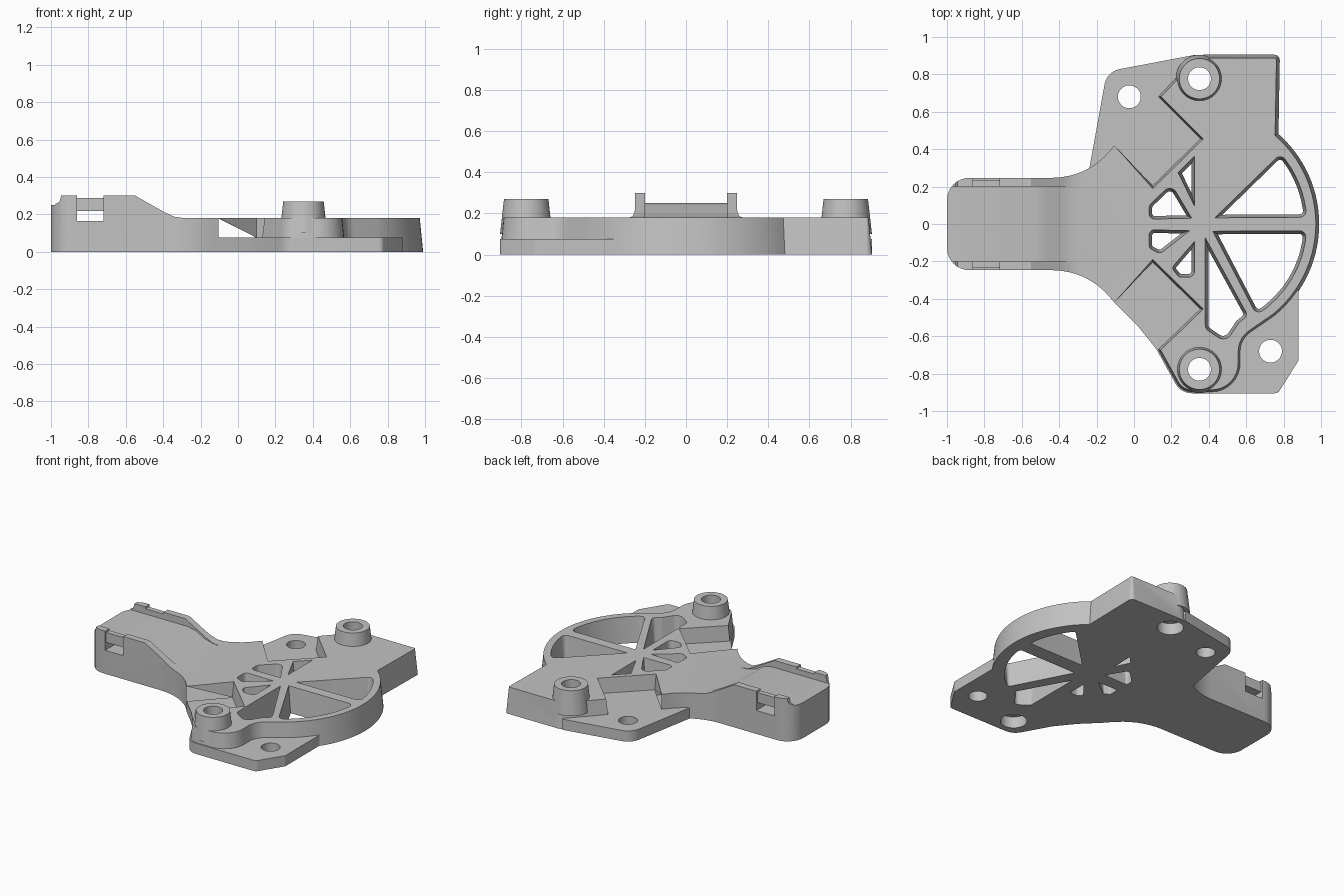
import bpy, bmesh
from math import sin, cos, tan, radians
from mathutils import Vector

cube = bpy.data.objects.get("Cube")
if cube:
    bpy.data.objects.remove(cube)

grey = bpy.data.materials.new("plain grey")
grey.use_nodes = True
colour = (0.54, 0.54, 0.54, 1)
grey.diffuse_color = colour
grey.node_tree.nodes["Principled BSDF"].inputs["Base Color"].default_value = colour


def outline(corners, steps=8):
    """Corners are (x, y) or (x, y, fillet radius); returns a counter-clockwise loop."""
    pts, n = [], len(corners)
    for i, c in enumerate(corners):
        p = Vector(c[:2])
        r = c[2] if len(c) > 2 else 0
        if not r:
            pts.append(p)
            continue
        a = (Vector(corners[i - 1][:2]) - p).normalized()
        b = (Vector(corners[(i + 1) % n][:2]) - p).normalized()
        half = a.angle(b) / 2
        centre = p + (a + b).normalized() * (r / sin(half))
        u = (p + a * (r / tan(half)) - centre).normalized()
        v = (p + b * (r / tan(half)) - centre).normalized()
        for k in range(steps + 1):
            pts.append(centre + u.slerp(v, k / steps).normalized() * r)
    area = sum(pts[i - 1].cross(pts[i]) for i in range(len(pts)))
    return pts if area > 0 else pts[::-1]


def inset(pts, amount, x_min):
    """Move a loop inwards; points left of x_min stay put."""
    out = []
    for i, p in enumerate(pts):
        d1 = (p - pts[i - 1]).normalized()
        d2 = (pts[(i + 1) % len(pts)] - p).normalized()
        n1, n2 = Vector((-d1.y, d1.x)), Vector((-d2.y, d2.x))
        move = (n1 + n2) / max(1 + n1.dot(n2), 0.1)
        out.append(p + move * (amount if p.x > x_min else 0))
    return out


def loft(name, low, high):
    """Solid between two matching loops of 3D points."""
    bm = bmesh.new()
    a, b = [bm.verts.new(p) for p in low], [bm.verts.new(p) for p in high]
    bm.faces.new(a)
    bm.faces.new(b)
    for i in range(len(a)):
        bm.faces.new((a[i - 1], a[i], b[i], b[i - 1]))
    bmesh.ops.recalc_face_normals(bm, faces=bm.faces)
    mesh = bpy.data.meshes.new(name)
    bm.to_mesh(mesh)
    bm.free()
    mesh.materials.append(grey)
    ob = bpy.data.objects.new(name, mesh)
    bpy.context.collection.objects.link(ob)
    return ob


def prism(name, corners, z0, z1, low=0, high=0, x_min=-9):
    pts = outline(corners)
    return loft(name, [(*p, z0) for p in inset(pts, low, x_min)],
                [(*p, z1) for p in inset(pts, high, x_min)])


def side_prism(name, profile, y0, y1):
    return loft(name, [(x, y0, z) for x, z in profile], [(x, y1, z) for x, z in profile])


def cone(name, x, y, r0, r1, z0, z1, sides=48):
    ring = [(cos(radians(360 * i / sides)), sin(radians(360 * i / sides))) for i in range(sides)]
    return loft(name, [(x + r0 * c, y + r0 * s, z0) for c, s in ring],
                [(x + r1 * c, y + r1 * s, z1) for c, s in ring])


def box(name, x0, x1, y0, y1, z0, z1):
    return prism(name, [(x0, y0), (x1, y0), (x1, y1), (x0, y1)], z0, z1)


def combine(target, tool, operation):
    mod = target.modifiers.new(operation, "BOOLEAN")
    mod.operation, mod.solver, mod.object = operation, "EXACT", tool
    bpy.context.view_layer.objects.active = target
    bpy.ops.object.modifier_apply(modifier=mod.name)
    bpy.data.objects.remove(tool)


def arc(r, a0, a1, n):
    return [(HUB + r * cos(radians(a0 + (a1 - a0) * i / n)),
             r * sin(radians(a0 + (a1 - a0) * i / n))) for i in range(n + 1)]


HUB, DECK, LEDGE, BOSS_Y = 0.35, 0.18, 0.075, 0.777

# Main deck: arm, two square notches, boss lobe and round rim
deck = [(-1, -.247, .12), (-.25, -.247, .4), (-.105, -.42), (.1, -.215), (.345, -.455),
        (.12, -.67), (.25, -.905, .1), (.575, -.905, .16), (.575, -.62, .12)]
deck += arc(.64, -51, 48.7, 40)
deck += [(.78, .905, .03), (.33, .905, .1), (.12, .68), (.345, .455), (.1, .215),
         (-.105, .42), (-.25, .247, .4), (-1, .247, .12)]
body = prism("bracket_body", deck, 0, DECK, high=.018, x_min=0)

# Raised arm: rim profile, sunken floor, strap slot and strap grooves
arm = prism("arm", [(-1, -.247, .12), (-.25, -.247, .4), (-.105, -.42), (-.105, .42),
                    (-.25, .247, .4), (-1, .247, .12)], 0, .32)
rim = [(-1.1, .25), (-.98, .255), (-.955, .265), (-.945, .3), (-.55, .3), (-.39, .21),
       (-.34, .187), (-.28, .179), (0, .179), (0, .5), (-1.1, .5)]
floor = [(-1.1, .25), (-.53, .25), (-.47, .238), (-.4, .2), (-.34, .183), (-.28, .179),
         (0, .179), (0, .5), (-1.1, .5)]
combine(arm, side_prism("rim_cutter", rim, -1, 1), "DIFFERENCE")
combine(arm, side_prism("floor_cutter", floor, -.2, .2), "DIFFERENCE")
combine(body, arm, "UNION")
combine(body, box("slot_cutter", -.86, -.72, -1, 1, .165, .217), "DIFFERENCE")
combine(body, box("strap_cutter", -.86, -.72, -1, 1, .287, .4), "DIFFERENCE")
for side in (-1, 1):
    y0, y1 = sorted((side * .236, side * .3))
    combine(body, box("groove_cutter", -.86, -.72, y0, y1, .2, .4), "DIFFERENCE")

# Low plate: both mounting ears and the notch ledges
plate = prism("low_plate", [
    (-.24, .29), (-.145, .815, .1), (.33, .905), (.4, .5), (.35, 0), (.5, -.3), (.88, -.35),
    (.88, -.73, .03), (.77, -.905, .03), (.25, -.905, .1), (.12, -.67), (.02, -.545),
    (-.105, -.42), (-.2, -.2)], 0, LEDGE)
combine(body, plate, "UNION")

# Bosses
for side in (-1, 1):
    combine(body, cone("boss", HUB, side * BOSS_Y, .127, .108, .1, .27), "UNION")

# Windows between the spokes, narrowing downwards
tip_fillet = .035


def sector(tip, a0, a1):
    pts = arc(.575, a0, a1, 8)
    return [tip, (*pts[0], tip_fillet), *pts[1:-1], (*pts[-1], tip_fillet)]


windows = [
    [(.38, .08), (.38, .58, .03), (.55, .58, .135), (.55, .84, .04), (.715, .84, .04),
     (.715, .4, .03), (.4, .08)],
    sector((.43, .032), 41, 3.5),
    sector((.42, -.038), -3.5, -58),
    [(.38, -.07), (.38, -.56, .04), (.49, -.635, .05), (.56, -.53, .03), (.61, -.49, .03)],
    [(.325, .365), (.235, .275), (.325, .09)],
    [(.31, .03), (.2, .215, .04), (.08, .1, .04), (.08, .025, .03)],
    [(.3, -.035), (.08, -.03, .03), (.08, -.13, .03), (.14, -.16, .03)],
    [(.325, -.09), (.325, -.285, .035), (.24, -.285, .03), (.2, -.235, .025)],
]
for w in windows:
    combine(body, prism("window_cutter", w, -.01, DECK + .01, low=.018), "DIFFERENCE")

# Screw holes, with counterbores under the bosses
for x, y in ((HUB, BOSS_Y), (HUB, -BOSS_Y), (-.025, .68), (.73, -.68)):
    combine(body, cone("hole_cutter", x, y, .061, .061, -.1, .4), "DIFFERENCE")
for side in (-1, 1):
    combine(body, cone("counterbore_cutter", HUB, side * BOSS_Y, .085, .085, -.1, .08), "DIFFERENCE")

bpy.ops.object.select_all(action="DESELECT")
body.select_set(True)
bpy.context.view_layer.objects.active = body
bpy.ops.object.shade_smooth_by_angle(angle=radians(25))
